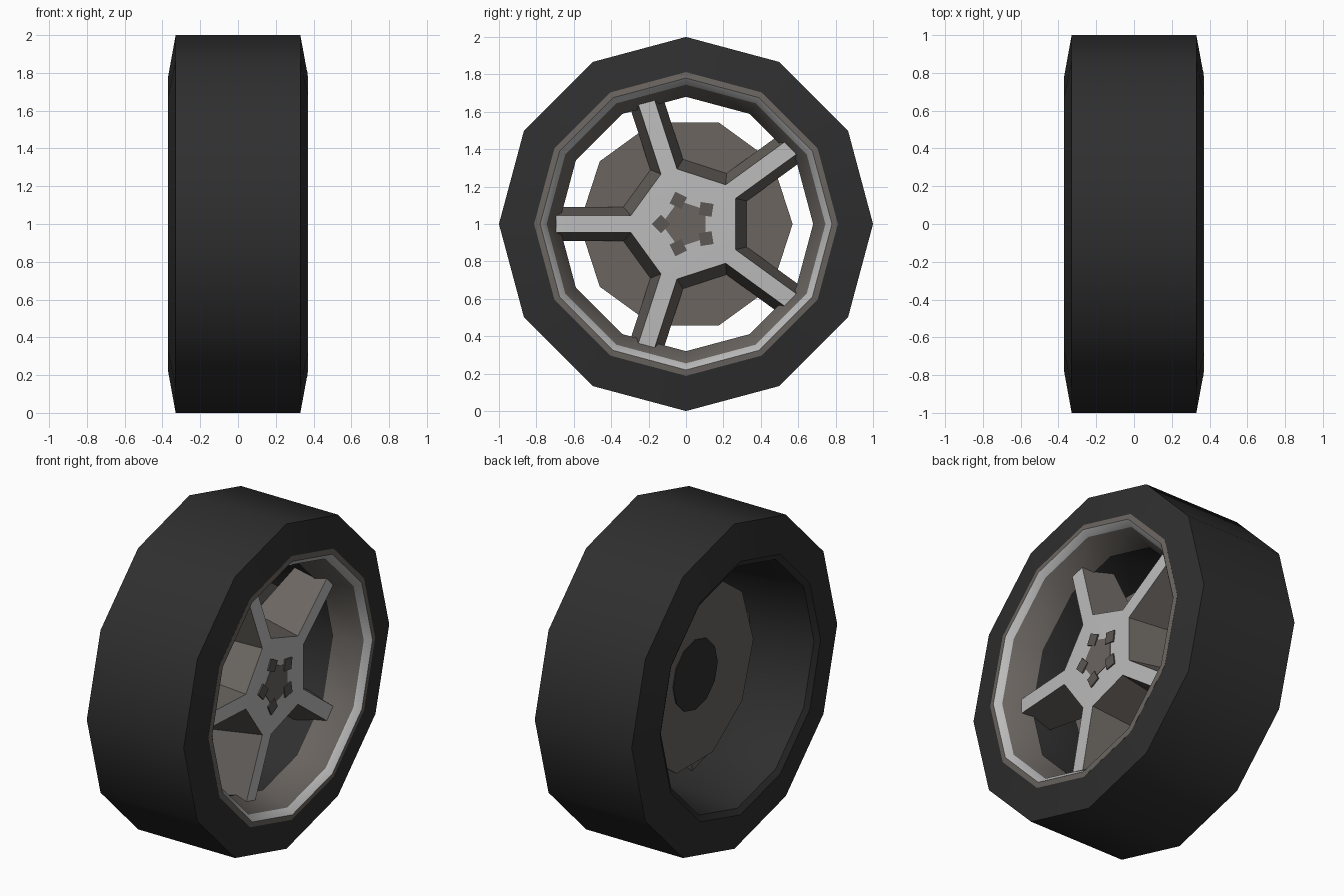
import bpy, bmesh, math

if "Cube" in bpy.data.objects:
    bpy.data.objects.remove(bpy.data.objects["Cube"])

def material(name, rgb):
    m = bpy.data.materials.new(name)
    m.diffuse_color = (*rgb, 1)
    m.use_nodes = True
    m.node_tree.nodes["Principled BSDF"].inputs["Base Color"].default_value = m.diffuse_color
    return m

RUBBER = material("black rubber", (0.028, 0.028, 0.028))
SILVER = material("silver", (0.50, 0.50, 0.50))
GREY = material("warm grey metal", (0.145, 0.13, 0.118))
DARK = material("dark nut grey", (0.105, 0.095, 0.088))

def finish(name, bm, mats, angle=40):
    bmesh.ops.recalc_face_normals(bm, faces=bm.faces[:])
    me = bpy.data.meshes.new(name)
    bm.to_mesh(me)
    bm.free()
    for m in mats:
        me.materials.append(m)
    ob = bpy.data.objects.new(name, me)
    bpy.context.collection.objects.link(ob)
    bpy.ops.object.select_all(action='DESELECT')
    ob.select_set(True)
    bpy.context.view_layer.objects.active = ob
    bpy.ops.object.shade_smooth_by_angle(angle=math.radians(angle))
    return ob

def at(x, along, side, a):
    """Point at distance along the direction a from the axle, and side across it."""
    c, s = math.cos(a), math.sin(a)
    return (x, along * c - side * s, 1 + along * s + side * c)

def lathe(name, profile, mats, idx, n=12):
    """Spin a closed (x, radius) profile round the axle; idx = material per segment."""
    bm = bmesh.new()
    rings = [[bm.verts.new(at(x, r, 0, 2 * math.pi * k / n)) for x, r in profile]
             for k in range(n)]
    p = len(profile)
    for k in range(n):
        a, b = rings[k], rings[(k + 1) % n]
        for i in range(p):
            j = (i + 1) % p
            bm.faces.new((a[i], a[j], b[j], b[i])).material_index = idx[i]
    return finish(name, bm, mats)

def prism(name, n, r, x0, x1, mat, turn=0.0, centre=(0, 0)):
    """Regular prism along x; centre = (distance, direction) from the axle."""
    bm = bmesh.new()
    _, cy, cz = at(0, centre[0], 0, centre[1])
    ends = [[bm.verts.new((x, cy + r * math.cos(turn + 2 * math.pi * k / n),
                           cz + r * math.sin(turn + 2 * math.pi * k / n)))
             for k in range(n)] for x in (x0, x1)]
    for e in ends:
        bm.faces.new(e)
    for k in range(n):
        j = (k + 1) % n
        bm.faces.new((ends[0][k], ends[0][j], ends[1][j], ends[1][k]))
    return finish(name, bm, [mat])

# Tyre with its inner barrel
lathe("tyre", [(0.365, 0.81), (0.33, 1.0), (-0.33, 1.0), (-0.37, 0.78),
               (-0.35, 0.745), (0.17, 0.685)], [RUBBER], [0] * 6)

# Rim: grey flange, silver lip, grey inner slope
lathe("rim", [(0.366, 0.812), (0.37, 0.78), (0.335, 0.745), (0.17, 0.68)],
      [GREY, SILVER], [0, 1, 0, 0])

# Five-spoke hub: silver front, tapered grey flanks
SPOKES = [math.pi + 2 * math.pi * k / 5 for k in range(5)]
bm = bmesh.new()
layers = []
for xj, xo, s, w, r in ((0.26, 0.235, 0.295, 0.045, 0.695),
                        (-0.04, 0.05, 0.335, 0.092, 0.695)):
    layers.append([[bm.verts.new(at(x, d, side, a)) for x, d, side in
                    ((xj, s, -w), (xo, r, -w), (xo, r, w), (xj, s, w))]
                   for a in SPOKES])
for layer, mi in zip(layers, (1, 0)):
    bm.faces.new([v for q in layer for v in (q[0], q[3])]).material_index = mi
    for q in layer:
        bm.faces.new(q).material_index = mi
front, back = layers
for k in range(5):
    f, b, nx = front[k], back[k], (k + 1) % 5
    for i in range(3):
        bm.faces.new((f[i], f[i + 1], b[i + 1], b[i]))
    bm.faces.new((f[3], front[nx][0], back[nx][0], b[3]))
finish("spokes", bm, [GREY, SILVER], 30)

# Hub centre plate and wheel nuts
prism("hub_plate", 5, 0.13, 0.256, 0.263, GREY, math.pi)
for k, a in enumerate(SPOKES):
    prism(f"wheel_nut_{k + 1}", 4, 0.049, 0.256, 0.268, DARK, a, (0.133, a))

# Brake disc and the dark axle socket behind it
prism("brake_disc", 10, 0.57, -0.06, -0.035, GREY)
prism("axle_socket", 12, 0.215, -0.066, -0.055, RUBBER)
